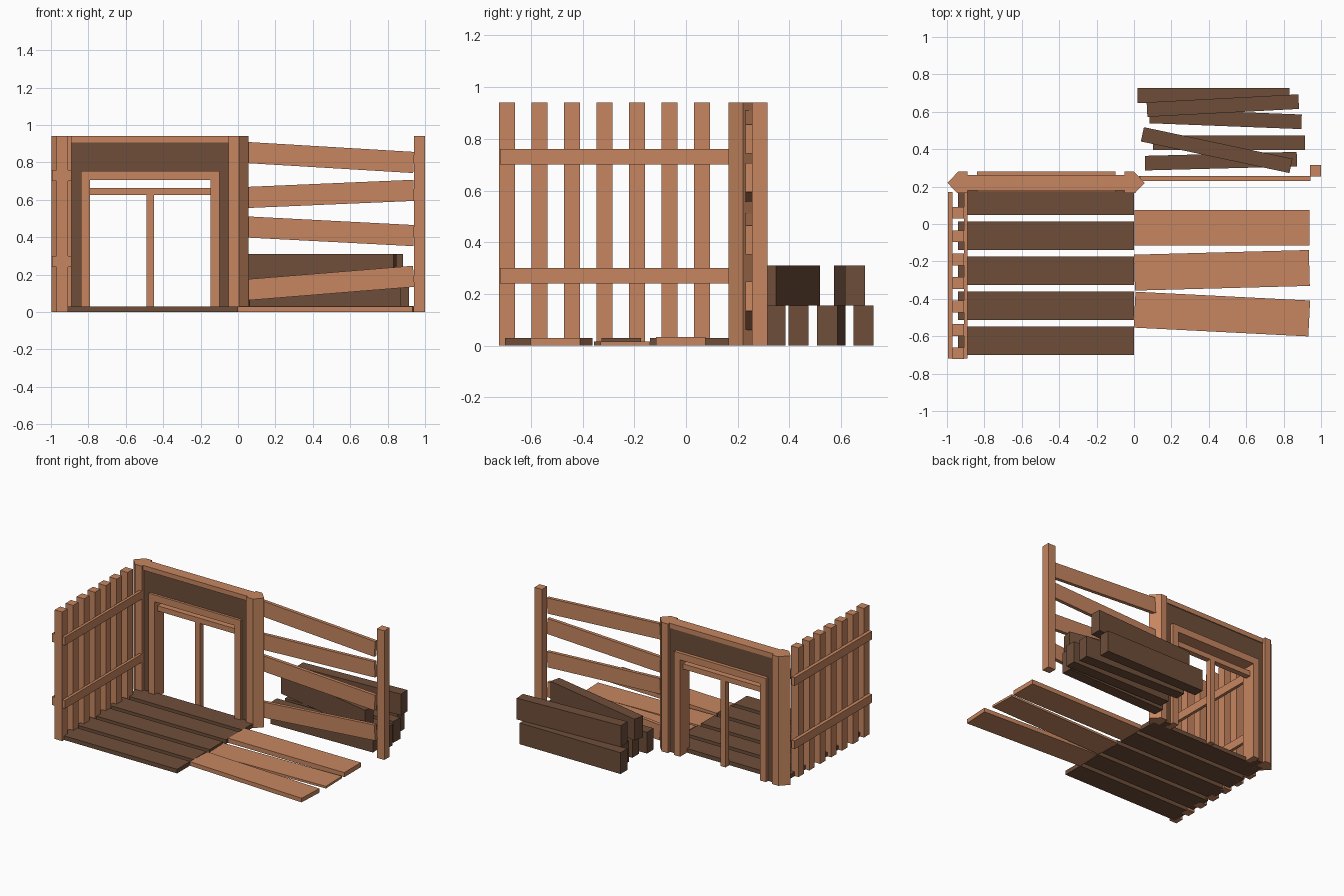
import bpy, bmesh
from math import radians, atan2, hypot
from mathutils import Matrix

if "Cube" in bpy.data.objects:
    bpy.data.objects.remove(bpy.data.objects["Cube"])


def material(name, rgb):
    m = bpy.data.materials.new(name)
    m.use_nodes = True
    m.diffuse_color = (*rgb, 1)
    m.node_tree.nodes["Principled BSDF"].inputs["Base Color"].default_value = (*rgb, 1)
    return m


LIGHT = material("light wood", (0.57, 0.238, 0.117))
DARK = material("dark wood", (0.156, 0.076, 0.042))


def finish(name, bm, mat):
    bmesh.ops.recalc_face_normals(bm, faces=bm.faces)
    mesh = bpy.data.meshes.new(name)
    bm.to_mesh(mesh)
    bm.free()
    mesh.materials.append(mat)
    obj = bpy.data.objects.new(name, mesh)
    bpy.context.collection.objects.link(obj)
    return obj


def board(name, center, size, mat, axis="Z", angle=0.0):
    """A box of the given size, turned about one axis."""
    bm = bmesh.new()
    turn = Matrix.Rotation(angle, 4, axis)
    bmesh.ops.create_cube(bm, size=1, matrix=turn @ Matrix.Diagonal((*size, 1)))
    obj = finish(name, bm, mat)
    obj.location = center
    return obj


def block(name, x, y, z, mat):
    """An upright box given by its x, y and z ranges."""
    ranges = (x, y, z)
    return board(name, [(a + b) / 2 for a, b in ranges], [b - a for a, b in ranges], mat)


def prism(name, outline, height, mat):
    bm = bmesh.new()
    face = bm.faces.new([bm.verts.new((x, y, 0)) for x, y in outline])
    top = bmesh.ops.extrude_face_region(bm, geom=[face])["geom"]
    bmesh.ops.translate(bm, vec=(0, 0, height),
                        verts=[v for v in top if isinstance(v, bmesh.types.BMVert)])
    return finish(name, bm, mat)


TOP = 0.94
MID = -0.47  # middle of the doorway

# Dark deck planks
for i in range(5):
    y = 0.125 - i * 0.1875
    block(f"deck_plank_{i + 1}", (-0.94, 0), (y - 0.076, y + 0.076), (0, 0.03), DARK)

# Loose light planks beside the deck: y at each end, thickness
for i, (y0, y1, t) in enumerate([(-0.02, -0.02, 0.033), (-0.26, -0.235, 0.016),
                                 (-0.458, -0.505, 0.03)]):
    board(f"loose_plank_{i + 1}", (0.47, (y0 + y1) / 2, t / 2), (0.935, 0.192, t),
          LIGHT, "Z", atan2(y1 - y0, 0.935))

# Picket fence with a rail on each side
for i in range(7):
    y = -0.692 + i * 0.1255
    block(f"picket_{i + 1}", (-0.97, -0.91), (y - 0.031, y + 0.031), (0, TOP), LIGHT)
for side, x in (("outer", (-0.995, -0.97)), ("inner", (-0.91, -0.89))):
    for level, z in (("lower", 0.24), ("upper", 0.70)):
        block(f"{side}_{level}_rail", x, (-0.72, 0.17), (z, z + 0.06), LIGHT)

# Pointed posts on either side of the doorway wall
for name, s in (("right_wall_post", -1), ("left_wall_post", 1)):
    outline = [(0.42, 0.165), (0.475, 0.165), (0.527, 0.22), (0.47, 0.28), (0.42, 0.28)]
    prism(name, [(MID + s * x, y) for x, y in outline], TOP, LIGHT)

# Doorway wall, top beam and frame
WALL, FRAME = (0.188, 0.255), (0.17, 0.28)
block("wall_header", (-0.89, -0.05), WALL, (0.74, 0.905), DARK)
block("top_beam", (-0.89, -0.05), (0.18, 0.262), (0.905, TOP), LIGHT)
for name, s in (("right", -1), ("left", 1)):
    def span(a, b):
        return sorted((MID + s * a, MID + s * b))
    block(f"{name}_wall_panel", span(0.36, 0.42), WALL, (0, 0.74), DARK)
    block(f"{name}_door_jamb", span(0.322, 0.37), FRAME, (0, 0.705), LIGHT)
block("door_lintel", (MID - 0.37, MID + 0.37), FRAME, (0.705, 0.755), LIGHT)

# Slim bars inside the doorway
block("door_crossbar", (MID - 0.322, MID + 0.322), (0.205, 0.245), (0.625, 0.663), LIGHT)
block("door_mullion", (MID - 0.02, MID + 0.02), (0.205, 0.245), (0, 0.625), LIGHT)

# Crooked slat fence: centre height at each end
block("fence_end_post", (0.94, 1.0), (0.255, 0.315), (0, TOP), LIGHT)
for i, (z0, z1) in enumerate([(0.853, 0.80), (0.612, 0.65), (0.455, 0.409), (0.118, 0.19)]):
    board(f"fence_slat_{i + 1}", (0.485, 0.243, (z0 + z1) / 2),
          (hypot(0.91, z1 - z0), 0.025, 0.113), LIGHT, "Y", -atan2(z1 - z0, 0.89))

# Stacked dark beams: centre x, centre y, layer, turn in degrees
PILE = [(0.425, 0.687, 0, 0), (0.475, 0.633, 1, 3), (0.49, 0.562, 0, -2.2),
        (0.507, 0.435, 0, 0), (0.442, 0.395, 1, -12), (0.465, 0.336, 0, 1.5)]
for i, (x, y, layer, turn) in enumerate(PILE):
    board(f"stacked_beam_{i + 1}", (x, y, 0.0775 + layer * 0.155),
          (0.812, 0.078, 0.155), DARK, "Z", radians(turn))
